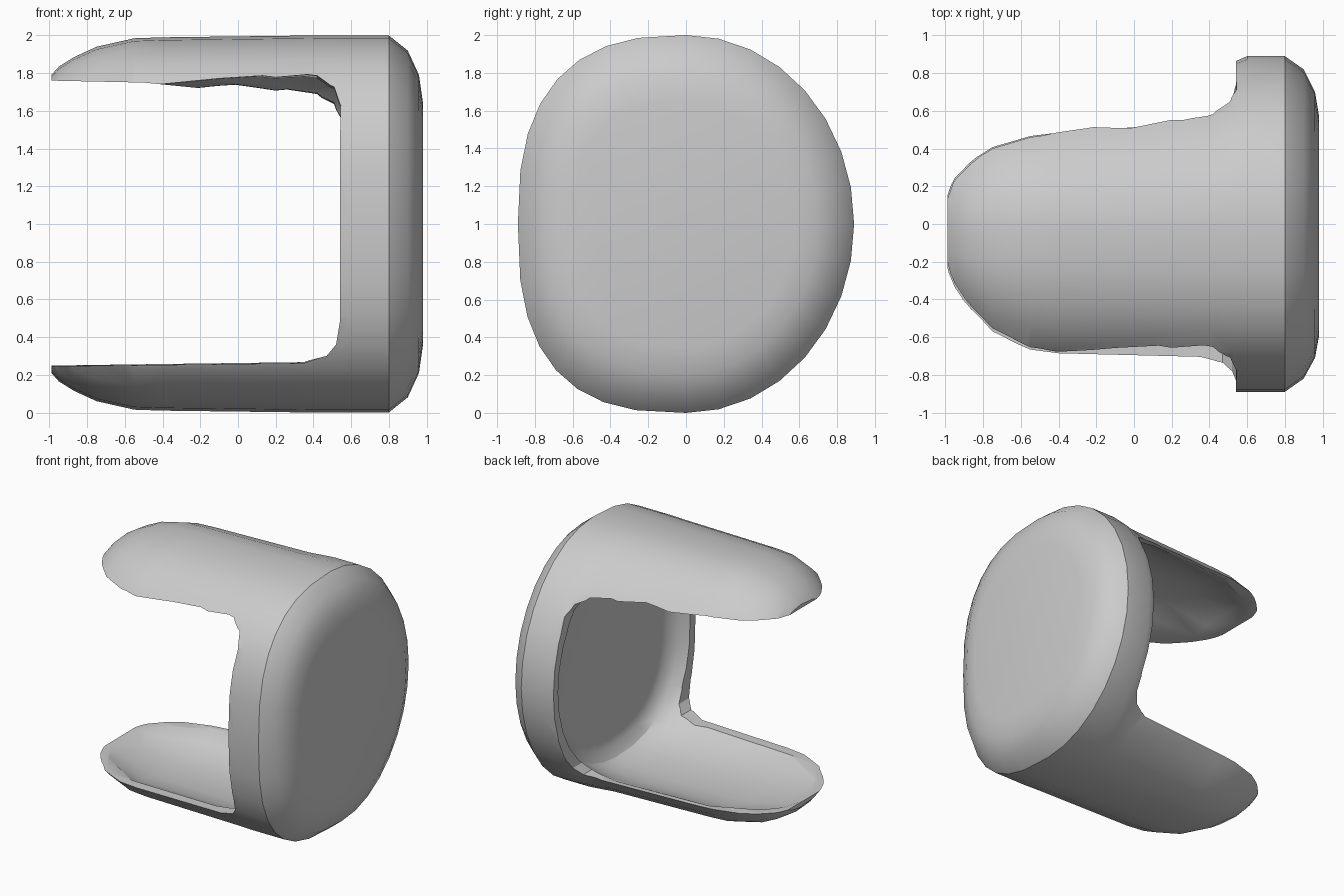
import bpy, bmesh
from math import sin, cos, pi, radians, copysign

if "Cube" in bpy.data.objects:
    bpy.data.objects.remove(bpy.data.objects["Cube"], do_unlink=True)

SIDES = 32
gray = bpy.data.materials.new("plain gray")
gray.use_nodes = True
COLOR = (0.6, 0.6, 0.6, 1)
gray.diffuse_color = COLOR
gray.node_tree.nodes["Principled BSDF"].inputs["Base Color"].default_value = COLOR


def make_object(name, bm):
    bmesh.ops.recalc_face_normals(bm, faces=bm.faces)
    mesh = bpy.data.meshes.new(name)
    bm.to_mesh(mesh)
    bm.free()
    mesh.materials.append(gray)
    obj = bpy.data.objects.new(name, mesh)
    bpy.context.collection.objects.link(obj)
    return obj


def loft(name, sections, upper, lower):
    """Skin rings along x; sections are (x, back radius, front radius, z radius).
    The back half is elliptical; upper and lower set how square the front is."""
    bm = bmesh.new()
    rings = []
    for x, back, front, rz in sections:
        ring = []
        for i in range(SIDES):
            angle = 2 * pi * i / SIDES
            c, s = cos(angle), sin(angle)
            power = 2 if c > 0 else (upper if s > 0 else lower)
            y, z = [copysign(abs(v) ** (2 / power), v) for v in (c, s)]
            ring.append(bm.verts.new((x, y * (back if c > 0 else front), 1 + rz * z)))
        rings.append(ring)
    for a, b in zip(rings, rings[1:]):
        for i in range(SIDES):
            j = (i + 1) % SIDES
            bm.faces.new((a[i], a[j], b[j], b[i]))
    bm.faces.new(rings[0])
    bm.faces.new(rings[-1])
    return make_object(name, bm)


def slot(name, profile):
    """Span the full depth between an x-z profile in front and one at the back."""
    bm = bmesh.new()
    front = [bm.verts.new((x, -1.2, z)) for x, z, _ in profile]
    back = [bm.verts.new((x, 1.2, z)) for x, _, z in profile]
    bm.faces.new(front)
    bm.faces.new(back)
    for i in range(len(profile)):
        j = (i + 1) % len(profile)
        bm.faces.new((front[i], front[j], back[j], back[i]))
    bmesh.ops.triangulate(bm, faces=[f for f in bm.faces if len(f.verts) == 4])
    return make_object(name, bm)


def cut(target, cutter):
    cutter.hide_render = True
    mod = target.modifiers.new("cut", "BOOLEAN")
    mod.operation = "DIFFERENCE"
    mod.solver = "EXACT"
    mod.object = cutter
    bpy.ops.object.select_all(action="DESELECT")
    target.select_set(True)
    bpy.context.view_layer.objects.active = target
    bpy.ops.object.modifier_apply(modifier=mod.name)
    bpy.data.objects.remove(cutter, do_unlink=True)


# Outer shell: rounded prong tips, barrel, chamfered closed end
clip = loft("two_pronged_cap", [
    (-0.99, 0.52, 0.52, 0.79), (-0.95, 0.57, 0.58, 0.835), (-0.87, 0.62, 0.66, 0.885),
    (-0.75, 0.68, 0.77, 0.94), (-0.55, 0.72, 0.85, 0.985), (-0.4, 0.74, 0.87, 0.99),
    (0.4, 0.8, 0.88, 1), (0.53, 0.86, 0.89, 1), (0.6, 0.89, 0.89, 1),
    (0.8, 0.89, 0.89, 1), (0.9, 0.82, 0.82, 0.92), (0.96, 0.7, 0.71, 0.79),
    (0.98, 0.58, 0.6, 0.65)], 2.6, 2.7)

# Side opening that separates the upper and lower prongs
cut(clip, slot("side_opening", [
    (-1.2, 0.24, 0.25), (0.35, 0.26, 0.27), (0.47, 0.3, 0.3), (0.52, 0.36, 0.36),
    (0.54, 0.48, 0.48), (0.54, 1.4, 1.45), (0.545, 1.65, 1.54), (0.51, 1.76, 1.6),
    (0.42, 1.83, 1.64), (0.2, 1.81, 1.67), (-0.1, 1.79, 1.71), (-0.5, 1.75, 1.75),
    (-1.2, 1.765, 1.765)]), )

# Hollow that thins the prongs into shells and ends in a deep floor
cut(clip, loft("hollow", [
    (-1.2, 0.6, 0.6, 0.7), (-1, 0.68, 0.7, 0.745), (-0.85, 0.74, 0.8, 0.8),
    (-0.5, 0.85, 0.93, 0.87), (0.25, 0.89, 0.93, 0.88), (0.42, 0.86, 0.88, 0.87),
    (0.53, 0.81, 0.83, 0.86), (0.61, 0.78, 0.78, 0.83), (0.66, 0.71, 0.71, 0.76),
    (0.67, 0.64, 0.64, 0.69)], 2.4, 2.6))

clip.select_set(True)
bpy.context.view_layer.objects.active = clip
bpy.ops.object.shade_smooth_by_angle(angle=radians(30))
